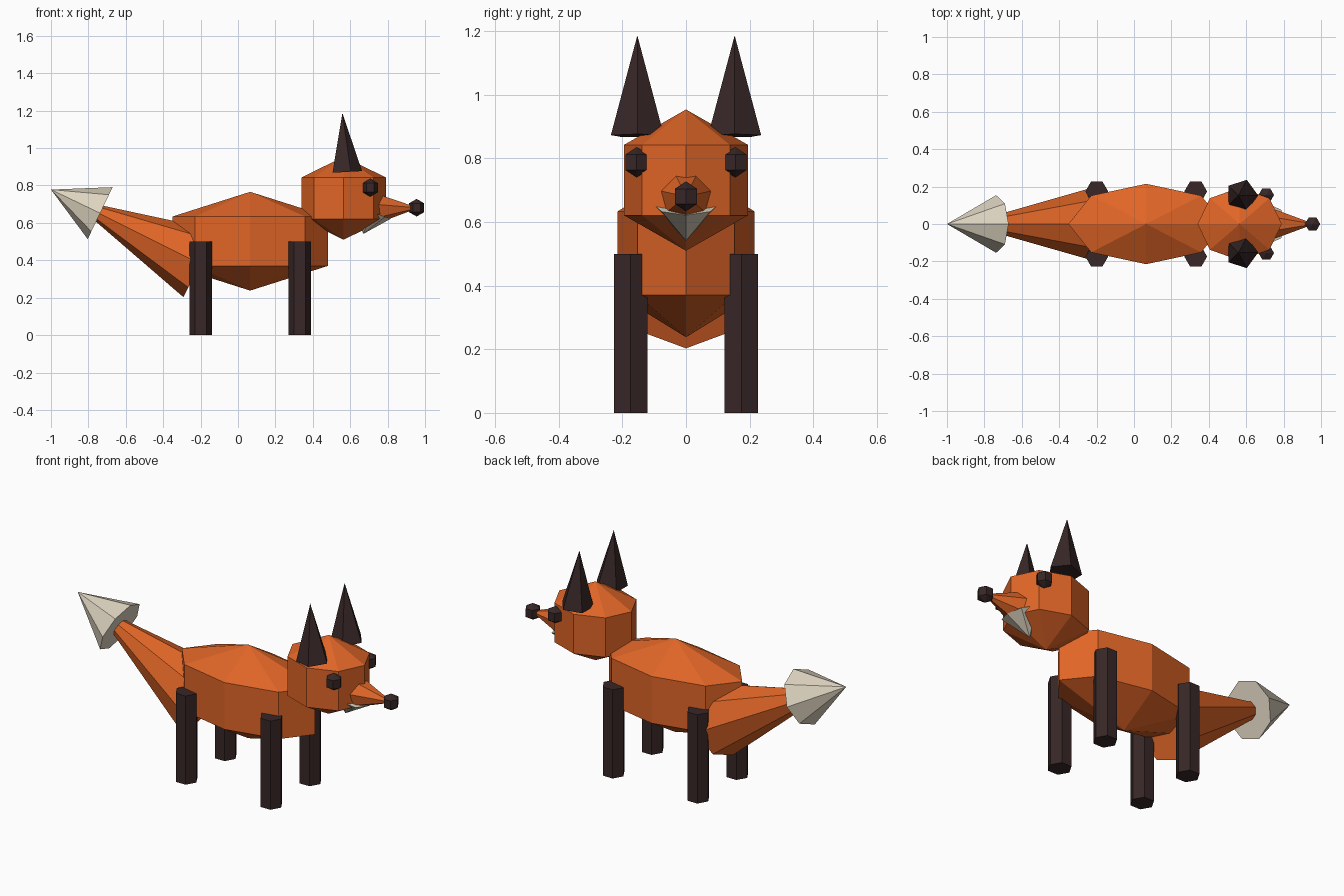
import bpy, bmesh, math
from mathutils import Vector

if "Cube" in bpy.data.objects:
    bpy.data.objects.remove(bpy.data.objects["Cube"])


def material(name, rgb):
    m = bpy.data.materials.new(name)
    m.diffuse_color = (*rgb, 1)
    m.use_nodes = True
    m.node_tree.nodes["Principled BSDF"].inputs["Base Color"].default_value = m.diffuse_color
    return m


ORANGE = material("orange fur", (0.74, 0.13, 0.02))
DARK = material("dark fur", (0.04, 0.02, 0.02))
CREAM = material("cream fur", (0.72, 0.65, 0.52))


def lathe(name, mat, profile, n, origin, axis=(0, 0, 1), ref=(1, 0, 0), scale=(1, 1, 1)):
    """Spin (radius, height) points about axis; the first corner lies towards ref."""
    origin, w = Vector(origin), Vector(axis).normalized()
    u = Vector(ref)
    u = (u - w * u.dot(w)).normalized()
    v = w.cross(u)
    bm = bmesh.new()
    rings = []
    for r, h in profile:
        count = n if r > 0 else 1
        ring = []
        for i in range(count):
            a = math.tau * i / n
            p = u * (r * math.cos(a)) + v * (r * math.sin(a)) + w * h
            ring.append(bm.verts.new(origin + p * 1 if scale == (1, 1, 1)
                                     else origin + Vector(c * s for c, s in zip(p, scale))))
        rings.append(ring)
    for a, b in zip(rings, rings[1:]):
        for i in range(n):
            j = (i + 1) % n
            if len(a) == 1:
                bm.faces.new((a[0], b[j], b[i]))
            elif len(b) == 1:
                bm.faces.new((a[i], a[j], b[0]))
            else:
                bm.faces.new((a[i], a[j], b[j], b[i]))
    for ring in (rings[0], rings[-1]):
        if len(ring) > 1:
            bm.faces.new(ring)
    bmesh.ops.recalc_face_normals(bm, faces=bm.faces)
    me = bpy.data.meshes.new(name)
    bm.to_mesh(me)
    bm.free()
    me.materials.append(mat)
    ob = bpy.data.objects.new(name, me)
    bpy.context.collection.objects.link(ob)
    return ob


def ball(name, mat, n, centre, size):
    return lathe(name, mat, [(0, -1), (0.866, -0.5), (0.866, 0.5), (0, 1)], n, centre, scale=size)


def cone(name, mat, n, base, tip, r, ref):
    d = Vector(tip) - Vector(base)
    return lathe(name, mat, [(r, 0), (0, d.length)], n, base, d, ref)


# body and head
ball("body", ORANGE, 8, (0.065, 0, 0.502), (0.48, 0.248, 0.264))
ball("head", ORANGE, 8, (0.565, 0, 0.732), (0.26, 0.225, 0.222))

# snout, chin and nose
cone("snout", ORANGE, 7, (0.745, 0, 0.68), (0.965, 0, 0.68), 0.083, (0, 0, -1))
cone("chin", CREAM, 8, (0.715, 0, 0.66), (0.67, 0, 0.541), 0.108, (1, 0, 0))
ball("nose", DARK, 6, (0.955, 0, 0.681), (0.047, 0.047, 0.047))

# tail with its pale tip
cone("tail", ORANGE, 8, (-0.203, 0, 0.382), (-0.904, 0, 0.731), 0.2, (0, 0, -1))
cone("tail_tip", CREAM, 8, (-0.737, 0, 0.652), (-1.0, 0, 0.778), 0.154, (0, 0, -1))

# paired parts
for side, s in (("left", 1), ("right", -1)):
    cone(f"{side}_ear", DARK, 5, (0.576, s * 0.153, 0.872), (0.558, s * 0.153, 1.187), 0.0875, (1, 0, 0))
    ball(f"{side}_eye", DARK, 6, (0.707, s * 0.155, 0.788), (0.048, 0.048, 0.048))
    for end, x in (("front", 0.33), ("back", -0.199)):
        lathe(f"{side}_{end}_leg", DARK, [(0.061, 0), (0.061, 0.5)], 6, (x, s * 0.174, 0))
